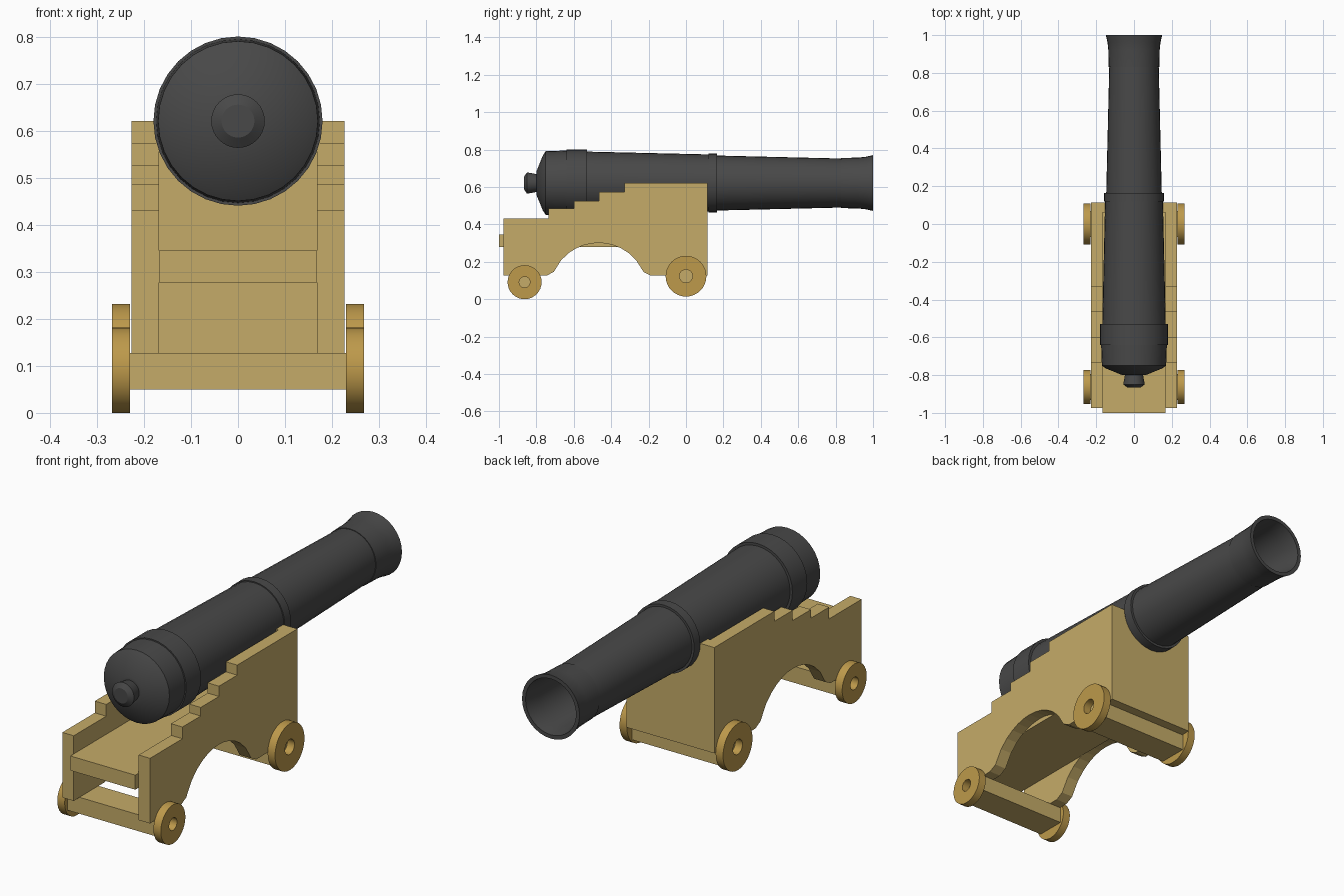
import bpy, bmesh
from math import sin, cos, pi, radians, sqrt
from mathutils import Matrix, Vector

if "Cube" in bpy.data.objects:
    bpy.data.objects.remove(bpy.data.objects["Cube"])


def material(name, rgb):
    m = bpy.data.materials.new(name)
    m.diffuse_color = (*rgb, 1)
    m.use_nodes = True
    m.node_tree.nodes["Principled BSDF"].inputs["Base Color"].default_value = m.diffuse_color
    return m


IRON = material("iron", (0.065, 0.065, 0.065))
WOOD = material("wood", (0.56, 0.41, 0.14))
WHEEL = material("wheel_wood", (0.51, 0.32, 0.07))


def finish(bm, name, mat, smooth=False):
    bmesh.ops.remove_doubles(bm, verts=bm.verts, dist=1e-5)
    bmesh.ops.recalc_face_normals(bm, faces=bm.faces)
    me = bpy.data.meshes.new(name)
    bm.to_mesh(me)
    bm.free()
    me.materials.append(mat)
    ob = bpy.data.objects.new(name, me)
    bpy.context.collection.objects.link(ob)
    if smooth:
        bpy.context.view_layer.objects.active = ob
        ob.select_set(True)
        bpy.ops.object.shade_smooth_by_angle(angle=radians(25))
        ob.select_set(False)
    return ob


def lathe(name, profile, axis, centre, mat, sides=32):
    """Revolve (position along axis, radius) points around the x or y axis."""
    bm = bmesh.new()
    if axis == 'X':
        pts = [Vector((a, 0, r)) for a, r in profile]
        ax = (1, 0, 0)
    else:
        pts = [Vector((0, a, r)) for a, r in profile]
        ax = (0, 1, 0)
    vs = [bm.verts.new(p) for p in pts]
    es = [bm.edges.new(pair) for pair in zip(vs, vs[1:])]
    bmesh.ops.spin(bm, geom=vs + es, cent=(0, 0, 0), axis=ax, angle=2 * pi,
                   steps=sides, use_merge=True)
    bmesh.ops.translate(bm, verts=bm.verts, vec=centre)
    return finish(bm, name, mat, True)


def extrude(name, pts, vec, mat):
    """Extrude a flat outline along a vector."""
    bm = bmesh.new()
    f = bm.faces.new([bm.verts.new(p) for p in pts])
    new = bmesh.ops.extrude_face_region(bm, geom=[f], use_keep_orig=True)["geom"]
    bmesh.ops.translate(bm, vec=vec, verts=[v for v in new if isinstance(v, bmesh.types.BMVert)])
    return finish(bm, name, mat)


def box(name, lo, hi, mat):
    bm = bmesh.new()
    lo, hi = Vector(lo), Vector(hi)
    bmesh.ops.create_cube(bm, size=1, matrix=Matrix.Translation((lo + hi) / 2)
                          @ Matrix.Diagonal((*(hi - lo), 1)))
    return finish(bm, name, mat)


# Barrel with knob, reinforcing bands, flared muzzle and bore
AXIS_Z = 0.625
lathe("barrel", [
    (-0.865, 0), (-0.865, 0.035), (-0.85, 0.057), (-0.80, 0.048), (-0.80, 0.062),
    (-0.765, 0.148), (-0.75, 0.170), (-0.64, 0.174), (-0.64, 0.180), (-0.53, 0.180),
    (-0.53, 0.168), (0.12, 0.153), (0.12, 0.158), (0.165, 0.158), (0.165, 0.147),
    (0.83, 0.131), (0.83, 0.134), (0.92, 0.136), (0.96, 0.140), (1.0, 0.149),
    (1.0, 0.131), (0.92, 0.119), (0.0, 0.115), (0.0, 0)],
    'Y', (0, 0, AXIS_Z), IRON)

# Stepped side cheeks with an arch cut in the bottom
steps = [(-0.975, 0.435), (-0.735, 0.49), (-0.60, 0.53), (-0.465, 0.578), (-0.33, 0.625), (0.115, None)]
outline = [(-0.975, 0.13)]
for (y0, z), (y1, _) in zip(steps, steps[1:]):
    outline += [(y0, z), (y1, z)]
outline += [(0.115, 0.13), (-0.19, 0.13)]
half, rise = 0.24, 0.155
R = (half ** 2 + rise ** 2) / (2 * rise)
for i in range(13):
    d = half - 2 * half * i / 12
    outline.append((-0.467 + d, 0.305 - R + sqrt(R * R - d * d)))
outline.append((-0.745, 0.13))
for side, s in (("right", 1), ("left", -1)):
    extrude(side + "_cheek", [(s * 0.168, y, z) for y, z in outline], (s * 0.059, 0, 0), WOOD)

# Front transom, hollowed to cradle the barrel
cradle = [(0.152 * cos(pi * i / 16), AXIS_Z - 0.152 * sin(pi * i / 16)) for i in range(17)]
board = [(-0.168, 0.625), (-0.168, 0.13), (0.168, 0.13), (0.168, 0.625)] + cradle
extrude("front_transom", [(x, 0.06, z) for x, z in board], (0, 0.055, 0), WOOD)

# Bed plank between the cheeks
box("bed_plank", (-0.168, -1.0, 0.282), (0.168, 0.06, 0.35), WOOD)

# Axles and wheels
for end, y, z, r, hole in (("front", 0.0, 0.127, 0.109, 0.035), ("rear", -0.863, 0.095, 0.091, 0.029)):
    box(end + "_axle", (-0.231, y - 0.07, 0.054), (0.231, y + 0.07, 0.131), WOOD)
    for side, s in (("right", 1), ("left", -1)):
        ring = [(-0.019, hole), (-0.019, r), (0.019, r), (0.019, hole), (-0.019, hole)]
        lathe(f"{end}_{side}_wheel", ring, 'X', (s * 0.249, y, z), WHEEL)

# Settle the lowest wheels on the ground
for ob in bpy.context.collection.objects:
    ob.location.z -= 0.004
